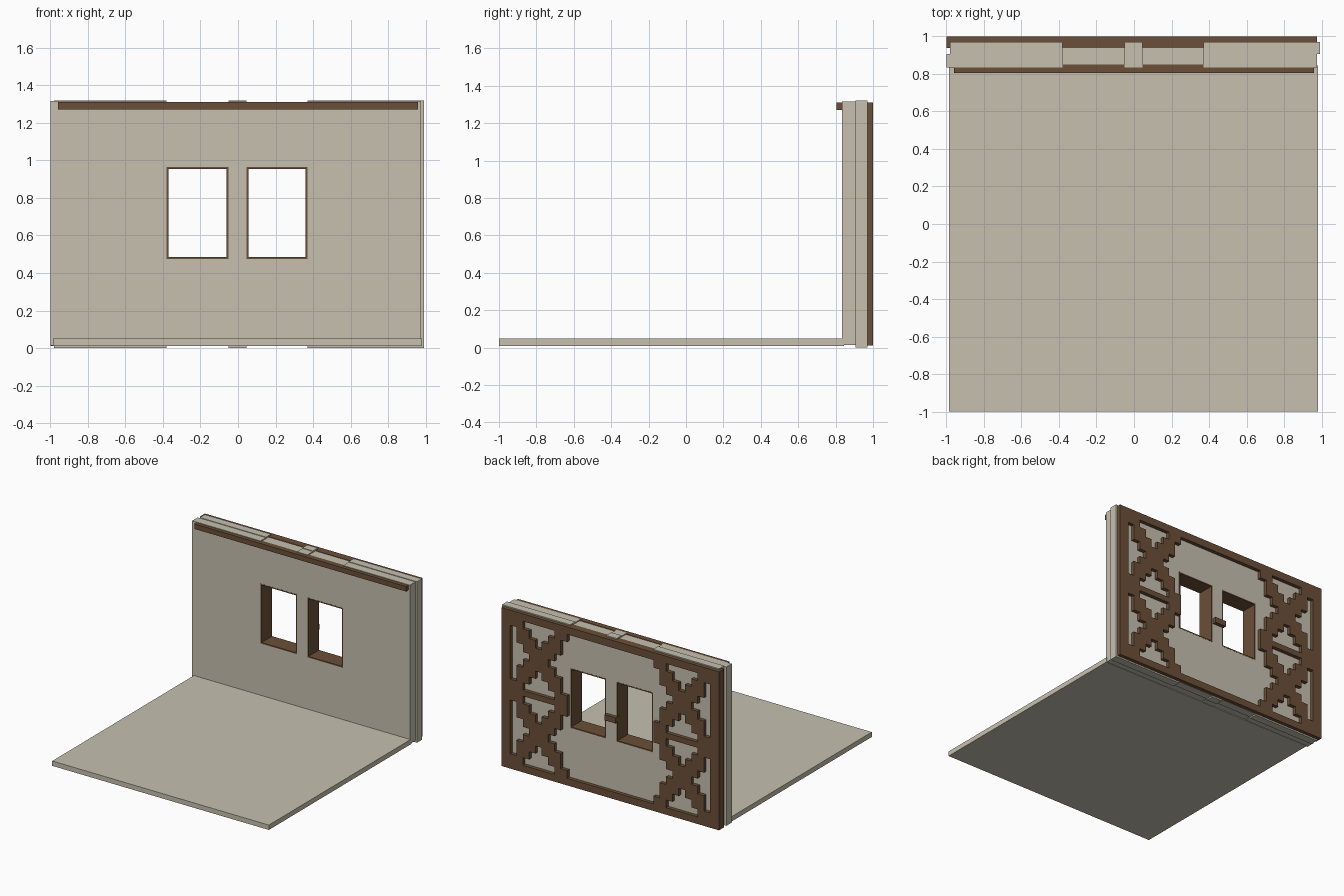
import bpy, bmesh

if "Cube" in bpy.data.objects:
    bpy.data.objects.remove(bpy.data.objects["Cube"])


def material(name, rgb):
    m = bpy.data.materials.new(name)
    m.diffuse_color = (*rgb, 1.0)
    m.use_nodes = True
    m.node_tree.nodes["Principled BSDF"].inputs["Base Color"].default_value = m.diffuse_color
    return m


PLASTER = material("beige_plaster", (0.57, 0.53, 0.435))
WOOD = material("brown_wood", (0.147, 0.080, 0.040))


def slab(name, mat, xs, zs, y0, y1, solid):
    """Upright slab made of grid cells; solid(i, j) says which cells are filled."""
    bm = bmesh.new()
    cache = {}

    def v(i, j, k):
        if (i, j, k) not in cache:
            cache[i, j, k] = bm.verts.new((xs[i], (y0, y1)[k], zs[j]))
        return cache[i, j, k]

    def full(i, j):
        return 0 <= i < len(xs) - 1 and 0 <= j < len(zs) - 1 and solid(i, j)

    for i in range(len(xs) - 1):
        for j in range(len(zs) - 1):
            if not full(i, j):
                continue
            ring = [(i, j), (i + 1, j), (i + 1, j + 1), (i, j + 1)]
            near = [(i, j - 1), (i + 1, j), (i, j + 1), (i - 1, j)]
            bm.faces.new([v(*p, 0) for p in ring])
            bm.faces.new([v(*p, 1) for p in reversed(ring)])
            for n in range(4):
                if not full(*near[n]):
                    a, b = ring[n], ring[(n + 1) % 4]
                    bm.faces.new([v(*b, 0), v(*a, 0), v(*a, 1), v(*b, 1)])
    # merge the flat cells into clean faces
    bmesh.ops.dissolve_limit(bm, angle_limit=0.01, verts=bm.verts[:], edges=bm.edges[:])
    me = bpy.data.meshes.new(name)
    bm.to_mesh(me)
    bm.free()
    me.materials.append(mat)
    ob = bpy.data.objects.new(name, me)
    bpy.context.collection.objects.link(ob)
    return ob


def box(name, mat, x, y, z):
    return slab(name, mat, x, z, y[0], y[1], lambda i, j: True)


def steps(a, b, n):
    return [a + (b - a) * k / n for k in range(n + 1)]


# Floor
box("floor", PLASTER, (-0.985, 0.98), (-1.0, 0.845), (0.01, 0.05))

# Two wall layers; the strips above and below the windows are slightly shorter
WIN = [(-0.38, -0.05), (0.045, 0.37)]


def wall(i, j):
    return i % 2 == 0 or j in (1, 3)


mid = [WIN[0][0], WIN[0][1], WIN[1][0], WIN[1][1]]
slab("inner_wall", PLASTER, [-1.0, *mid, 0.975], [0.013, 0.016, 0.475, 0.965, 1.307, 1.315],
     0.835, 0.905, wall)
slab("outer_wall", PLASTER, [-0.98, *mid, 0.99], [0.0, 0.01, 0.475, 0.965, 1.307, 1.32],
     0.905, 0.97, wall)

# Window linings
for n, (a, b) in enumerate(WIN):
    t = 0.01
    slab("window_frame_%d" % (n + 1), WOOD, [a, a + t, b - t, b],
         [0.475, 0.475 + t, 0.965 - t, 0.965], 0.834, 0.971, lambda i, j: (i, j) != (1, 1))

# Picture rail on the inside
box("picture_rail", WOOD, (-0.96, 0.96), (0.805, 0.85), (1.27, 1.311))

# Carved lattice on the outside: stepped crosses, two on each side
CROSS = ["##.....##",
         ".##...##.",
         ".###.###.",
         "..#####..",
         "...###..."]
CROSS += CROSS[3::-1]
half = [0.05] + steps(0.392, 0.9075, 9) + [0.9875]
lat_x = [-0.0125 - h for h in reversed(half)] + [-0.0125 + h for h in half]
lat_z = [0.012] + steps(0.07, 0.637, 9) + steps(0.683, 1.25, 9) + [1.311]


def lattice(i, j):
    c = abs(i - 11)                 # 0 centre, 1 window gap, 2-10 cross, 11 border
    if c == 11 or j in (0, 20):
        return True
    if j == 10:
        return c != 1
    if c < 2:
        return False
    return CROSS[(j - 1) % 10][c - 2] == "#"


slab("outer_lattice", WOOD, lat_x, lat_z, 0.938, 1.0, lattice)
